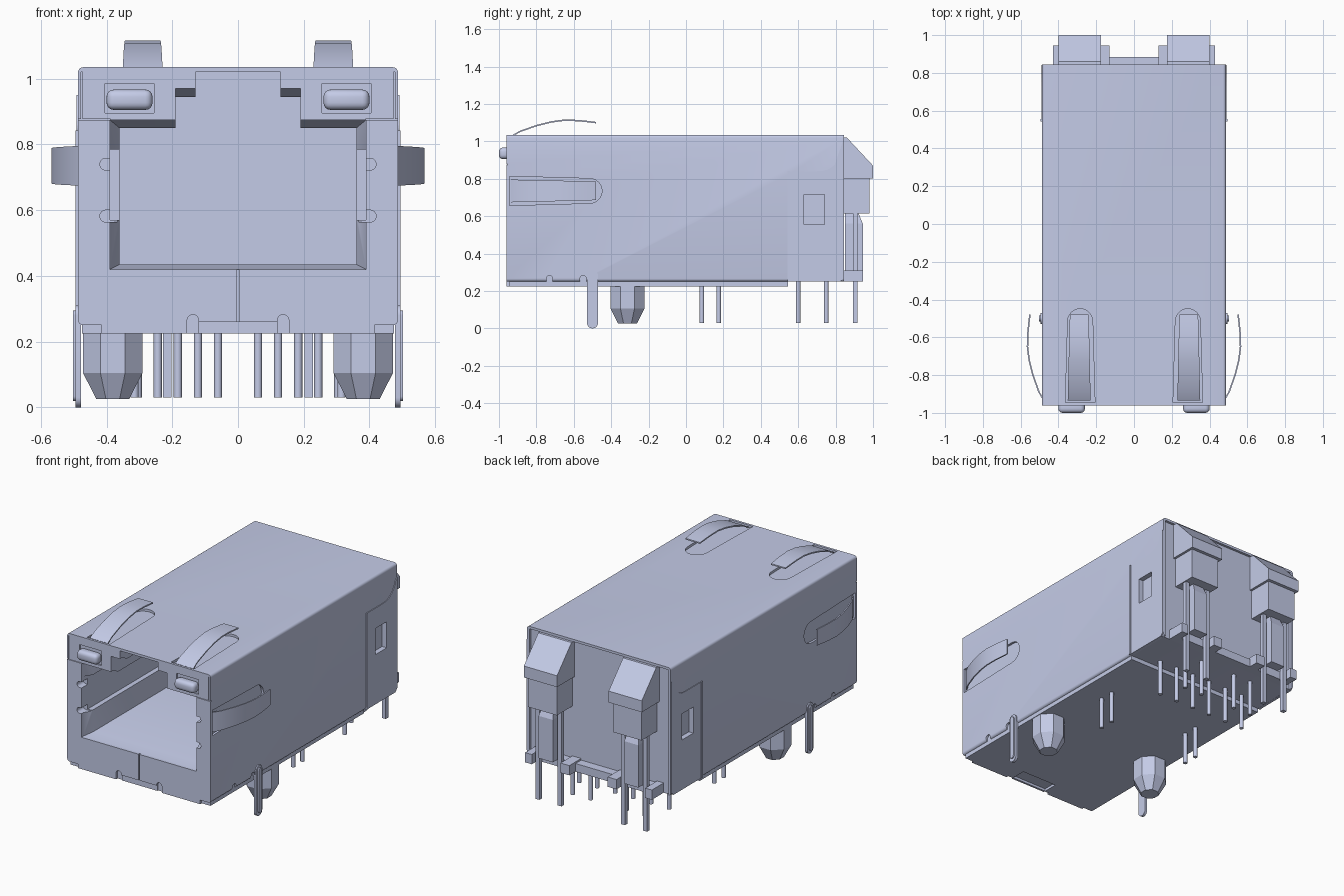
import bpy, bmesh
from math import sin, cos, pi, radians

if "Cube" in bpy.data.objects:
    bpy.data.objects.remove(bpy.data.objects["Cube"])

COLOUR = (0.59, 0.638, 0.855, 1)
mat = bpy.data.materials.new("pale blue grey")
mat.use_nodes = True
mat.diffuse_color = COLOUR
mat.node_tree.nodes["Principled BSDF"].inputs["Base Color"].default_value = COLOUR


def loft(name, sections):
    """Skin a list of equal-length rings of 3D points and cap both ends."""
    bm = bmesh.new()
    rings = [[bm.verts.new(p) for p in s] for s in sections]
    for a, b in zip(rings, rings[1:]):
        for i in range(len(a)):
            j = (i + 1) % len(a)
            bm.faces.new((a[i], a[j], b[j], b[i]))
    bm.faces.new(rings[0][::-1])
    bm.faces.new(rings[-1])
    bmesh.ops.recalc_face_normals(bm, faces=bm.faces)
    mesh = bpy.data.meshes.new(name)
    bm.to_mesh(mesh)
    bm.free()
    ob = bpy.data.objects.new(name, mesh)
    bpy.context.collection.objects.link(ob)
    mesh.materials.append(mat)
    return ob


def place(axis, u, v, w):
    return {"x": (w, u, v), "y": (u, w, v), "z": (u, v, w)}[axis]


def prism(name, pts, axis, a, b):
    return loft(name, [[place(axis, u, v, w) for u, v in pts] for w in (a, b)])


def box(name, x, y, z):
    return prism(name, [(x[0], y[0]), (x[1], y[0]), (x[1], y[1]), (x[0], y[1])], "z", *z)


def arc(cu, cv, r, start, end, n=8):
    angles = [radians(start + (end - start) * i / n) for i in range(n + 1)]
    return [(cu + r * cos(t), cv + r * sin(t)) for t in angles]


def rounded(u0, u1, v0, v1, r, n=4):
    return (arc(u1 - r, v1 - r, r, 0, 90, n) + arc(u0 + r, v1 - r, r, 90, 180, n)
            + arc(u0 + r, v0 + r, r, 180, 270, n) + arc(u1 - r, v0 + r, r, 270, 360, n))


def span(s, a, b):
    return tuple(sorted((s * a, s * b)))


def modify(ob, kind, **settings):
    mod = ob.modifiers.new(kind, kind)
    for key, value in settings.items():
        setattr(mod, key, value)
    bpy.context.view_layer.objects.active = ob
    bpy.ops.object.modifier_apply(modifier=mod.name)


def cut(ob, *cutters):
    for c in cutters:
        c.hide_render = True
        modify(ob, "BOOLEAN", operation="DIFFERENCE", solver="EXACT", object=c)
        bpy.data.objects.remove(c)


def smooth(ob):
    bpy.ops.object.select_all(action="DESELECT")
    ob.select_set(True)
    bpy.context.view_layer.objects.active = ob
    bpy.ops.object.shade_smooth_by_angle(angle=radians(32))


def mirrored(half):
    return half + [(-u, v) for u, v in reversed(half)]


# Shielded housing
shell = prism("shield_housing", rounded(-0.487, 0.487, 0.25, 1.035, 0.016), "y", -0.96, 0.845)

# Plug cavity with a chamfered mouth
mouth = mirrored([(0.13, 1.02), (0.13, 0.97), (0.19, 0.97), (0.19, 0.875), (0.39, 0.875), (0.39, 0.42)])
throat = mirrored([(0.13, 1.02), (0.13, 0.945), (0.19, 0.945), (0.19, 0.85), (0.36, 0.85), (0.36, 0.435)])
cut(shell, loft("cavity", [[(u, y, v) for u, v in ring]
                           for ring, y in ((mouth, -0.97), (mouth, -0.94), (throat, -0.89), (throat, 0.25))]))
cut(shell, box("side_channel", (-0.39, 0.39), (-0.98, 0.2), (0.57, 0.785)))

for s in (1, -1):
    # Latch notches beside the mouth, seams and lamp recesses on the front
    for z in (0.582, 0.74):
        cut(shell, prism("latch_notch", rounded(*span(s, 0.35, 0.42), z - 0.018, z + 0.018, 0.017), "y", -0.98, -0.9))
    cut(shell,
        box("lamp_recess", span(s, 0.255, 0.405), (-0.98, -0.95), (0.895, 0.985)),
        box("front_seam", span(s, 0.388, 0.5), (-0.98, -0.954), (0.873, 0.878)),
        box("corner_seam", span(s, 0.473, 0.477), (-0.98, -0.954), (0.878, 1.02)),
        prism("relief_notch", rounded(*span(s, 0.12, 0.155), 0.2, 0.282, 0.017), "y", -0.98, -0.945))
    # Shallow slots under the contact springs
    end = arc(0, -0.515, 0.066, 0, 180, 12)
    outline = [(0.078, -0.945)] + end + [(-0.078, -0.945)]
    cut(shell,
        prism("top_slot", [(s * 0.285 + u, v) for u, v in outline], "z", 1.021, 1.06),
        prism("side_slot", [(v, 0.735 + u) for u, v in outline], "x", *span(s, 0.473, 0.55)))
    # Relief cuts along the lower side edge
    for y in (-0.73, -0.55):
        cut(shell, prism("side_relief", rounded(y - 0.017, y + 0.017, 0.2, 0.282, 0.016), "x", *span(s, 0.475, 0.52)))
cut(shell,
    box("bottom_lip", (-0.12, 0.12), (-0.98, -0.945), (0.2, 0.26)),
    box("centre_seam", (-0.004, 0.004), (-0.98, -0.945), (0.2, 0.45)),
    box("rear_recess", (-0.472, 0.472), (0.83, 0.9), (0.2, 1.02)))
smooth(shell)

# Base plate and folded front lip
base = box("base_plate", (-0.475, 0.475), (-0.945, 0.545), (0.225, 0.26))
cut(base, box("base_gap", (-0.12, 0.12), (-1, -0.85), (0.2, 0.24)))
for s in (1, -1):
    box("front_lip", span(s, 0.155, 0.415), (-0.96, -0.94), (0.225, 0.26))
box("centre_lip", (-0.12, 0.12), (-0.953, -0.94), (0.225, 0.262))


def spring(name, to_world):
    """A bowed, slightly tapered leaf; height is measured out of the panel."""
    path = [(-0.935, -0.008), (-0.89, 0.018), (-0.80, 0.050), (-0.72, 0.070),
            (-0.65, 0.079), (-0.58, 0.077), (-0.52, 0.071), (-0.48, 0.066)]
    rings = []
    for i, (y, h) in enumerate(path):
        w = 0.061 - 0.012 * i / (len(path) - 1)
        rings.append([to_world(u, y, h + d) for u, d in ((-w, -0.008), (w, -0.008), (w, 0), (-w, 0))])
    smooth(loft(name, rings))


for s, side in ((1, "left"), (-1, "right")):
    spring(side + "_top_spring", lambda u, y, h: (s * 0.29 + u, y, 1.038 + h))
    spring(side + "_side_spring", lambda u, y, h: (s * (0.489 + h), y, 0.735 + u))

    # Front indicator lens
    lens = box(side + "_front_lens", span(s, 0.26, 0.40), (-1.0, -0.94), (0.905, 0.967))
    modify(lens, "BEVEL", width=0.022, segments=4, limit_method="ANGLE")
    smooth(lens)

    # Ground tab with rounded ends
    smooth(prism(side + "_ground_tab", rounded(-0.53, -0.47, 0.0, 0.31, 0.03, 6), "x", *span(s, 0.478, 0.494)))
    rib = prism(side + "_ground_tab_rib", rounded(-0.515, -0.485, 0.02, 0.295, 0.014), "x", *span(s, 0.485, 0.502))
    smooth(rib)

    # Locating peg with a tapered tip
    rings = []
    for z, scale in ((0.24, 1), (0.105, 1), (0.025, 0.55)):
        rings.append([(s * 0.381 + 0.098 * scale * cos(t), -0.313 + 0.098 * scale * sin(t), z)
                      for t in [pi / 8 + i * pi / 4 for i in range(8)]])
    loft(side + "_locating_peg", rings)

    # Rear side flap with a curved shoulder and a square window
    flap = prism(side + "_rear_flap", [(0.555, 0.25), (0.555, 0.84), (0.70, 0.84)]
                 + arc(0.71, 0.96, 0.12, 280, 345, 6) + [(0.843, 0.95), (0.843, 0.27), (0.823, 0.25)],
                 "x", *span(s, 0.475, 0.491))
    cut(flap, box("flap_window", span(s, 0.47, 0.5), (0.63, 0.74), (0.555, 0.715)))
    cut(shell, box("window_recess", span(s, 0.46, 0.5), (0.63, 0.74), (0.555, 0.715)))
    box(side + "_flap_ridge", span(s, 0.475, 0.494), (0.543, 0.557), (0.25, 0.842))
    cut(shell, box("flap_seam", span(s, 0.482, 0.5), (0.578, 0.583), (0.24, 0.84)))

    # Rear light pipe, holder and lamp body
    prism(side + "_light_pipe", [(0.82, 1.02), (0.86, 1.02), (1.0, 0.87), (1.0, 0.80), (0.82, 0.80)],
          "x", *span(s, 0.175, 0.40))
    box(side + "_lamp_holder", span(s, 0.19, 0.385), (0.82, 0.98), (0.615, 0.80))
    loft(side + "_lamp_body", [[(s * 0.29 + u * w, y, z) for u, y in
                                ((-1, 0.85), (1, 0.85), (1, y1), (-1, y1))]
                               for z, w, y1 in ((0.30, 0.048, 0.945), (0.56, 0.048, 0.945), (0.62, 0.036, 0.92))])
    for x in (0.215, 0.365):
        box(side + "_lamp_pin", span(s, x - 0.013, x + 0.013), (0.892, 0.918), (0.03, 0.63))

    # Rear tray brackets
    for a, b in ((0.13, 0.19), (0.385, 0.43)):
        box(side + "_tray_bracket", span(s, a, b), (0.82, 0.945), (0.25, 0.31))
box("rear_tray", (-0.43, 0.43), (0.82, 0.885), (0.25, 0.30))


# Solder pins
def pin(x, y):
    smooth(prism("solder_pin", arc(x, y, 0.0125, 0, 330, 11), "z", 0.03, 0.27))


for s in (1, -1):
    for y in (0.085, 0.175):
        pin(s * 0.315, y)
    for x in (0.061, 0.183, 0.305):
        pin(s * x, 0.6)
    for x in (0.122, 0.244):
        pin(s * x, 0.75)
